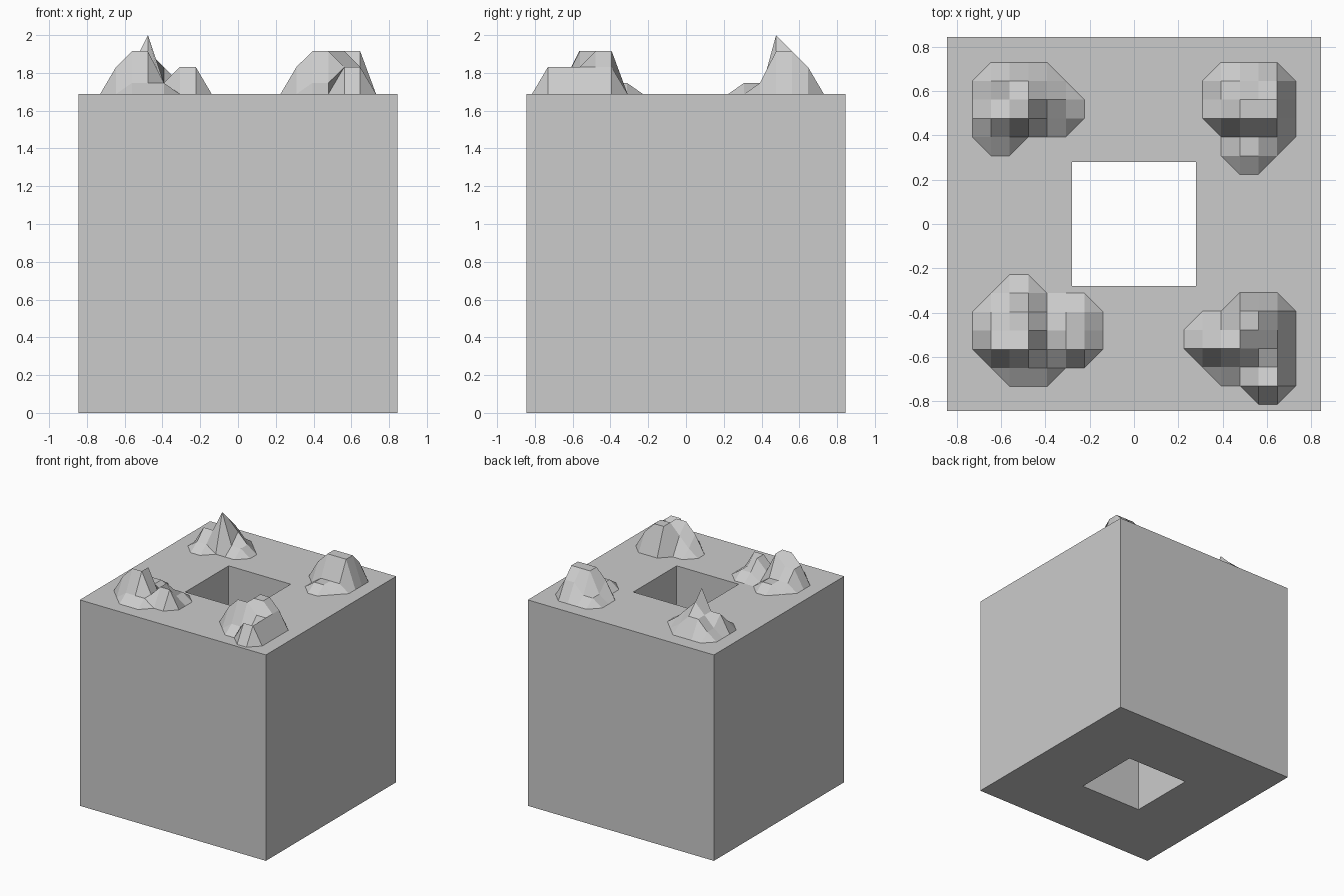
import bpy, bmesh

if "Cube" in bpy.data.objects:
    bpy.data.objects.remove(bpy.data.objects["Cube"])

STEP = 0.0844          # grid spacing of the rock mounds
HALF = 0.844           # half width of the block
HOLE = 0.281           # half width of the shaft
TOP = 1.688            # top of the block
LEVELS = [TOP, 1.747, 1.831, 1.915, 2.0]


def finish(name, bm):
    bmesh.ops.recalc_face_normals(bm, faces=bm.faces)
    mesh = bpy.data.meshes.new(name)
    bm.to_mesh(mesh)
    bm.free()
    obj = bpy.data.objects.new(name, mesh)
    bpy.context.collection.objects.link(obj)
    return obj


def hollow_block():
    # square tube: four rings of corners joined in a loop
    bm = bmesh.new()
    corners = [(-1, -1), (1, -1), (1, 1), (-1, 1)]
    profile = [(HALF, 0), (HALF, TOP), (HOLE, TOP), (HOLE, 0)]
    rings = [[bm.verts.new((x * r, y * r, z)) for x, y in corners]
             for r, z in profile]
    for i in range(4):
        a, b = rings[i], rings[(i + 1) % 4]
        for j in range(4):
            k = (j + 1) % 4
            bm.faces.new((a[j], a[k], b[k], b[j]))
    return finish("hollow_block", bm)


def rock_mound(name, x0, y0, rows):
    # each digit is a height level, dots are empty, rows run back to front
    bm = bmesh.new()
    level, verts = {}, {}
    for r, row in enumerate(rows):
        for c, ch in enumerate(row):
            if ch != ".":
                level[r, c] = int(ch)
    for r in range(len(rows) - 1):
        for c in range(len(rows[0]) - 1):
            cell = [(r, c), (r + 1, c), (r + 1, c + 1), (r, c + 1)]
            cell = [k for k in cell if k in level]
            if len(cell) < 3 or not any(level[k] for k in cell):
                continue
            for k in cell:
                if k not in verts:
                    verts[k] = bm.verts.new((x0 + k[1] * STEP,
                                             y0 - k[0] * STEP,
                                             LEVELS[level[k]]))
            bm.faces.new([verts[k] for k in cell])
    obj = finish(name, bm)
    # open surface: make sure it faces upwards
    if sum(p.normal.z for p in obj.data.polygons) < 0:
        obj.data.flip_normals()
    return obj


hollow_block()

rock_mound("rock_mound_back_left", -0.73, 0.73, [
    ".0000..",
    "012210.",
    "0123210",
    "0224110",
    "011000.",
    ".00....",
])
rock_mound("rock_mound_back_right", 0.309, 0.73, [
    ".0000.",
    "011220",
    "013330",
    "023330",
    ".01110",
    ".0110.",
    "..00..",
])
rock_mound("rock_mound_front_left", -0.73, -0.228, [
    "..00....",
    ".011000.",
    "01110110",
    "02231210",
    "02331220",
    ".011100.",
    "..000...",
])
rock_mound("rock_mound_front_right", 0.225, -0.309, [
    "...000.",
    ".003320",
    "0123320",
    "0233220",
    ".011120",
    "..00220",
    "....00.",
])
